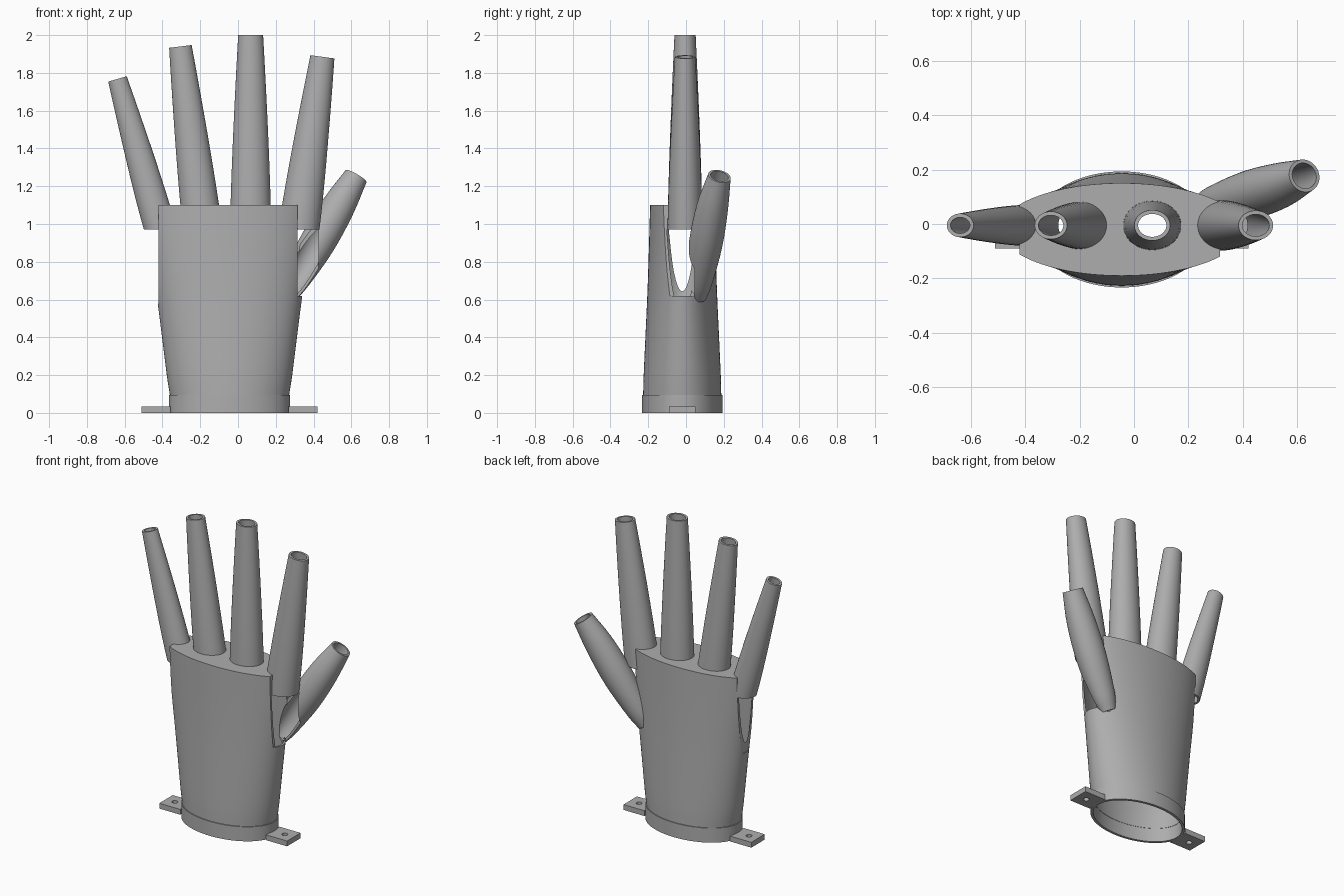
import bpy, bmesh, math
from mathutils import Vector

cube = bpy.data.objects.get("Cube")
if cube:
    bpy.data.objects.remove(cube, do_unlink=True)

grey = bpy.data.materials.new("matte_grey")
grey.use_nodes = True
grey.diffuse_color = (0.42, 0.42, 0.42, 1)
grey.node_tree.nodes["Principled BSDF"].inputs["Base Color"].default_value = (0.42, 0.42, 0.42, 1)


def new_object(name, bm):
    bmesh.ops.recalc_face_normals(bm, faces=bm.faces)
    mesh = bpy.data.meshes.new(name)
    bm.to_mesh(mesh)
    bm.free()
    mesh.materials.append(grey)
    obj = bpy.data.objects.new(name, mesh)
    bpy.context.collection.objects.link(obj)
    return obj


def add_rings(bm, rings, sides):
    """Each ring is (centre, direction, half width, half depth)."""
    out = []
    for centre, d, a, b in rings:
        u = Vector((0, 1, 0)).cross(d).normalized()
        v = d.cross(u).normalized()
        angles = [2 * math.pi * i / sides for i in range(sides)]
        out.append([bm.verts.new(centre + u * a * math.cos(t) + v * b * math.sin(t)) for t in angles])
    for low, high in zip(out, out[1:]):
        bridge(bm, low, high)
    return out


def bridge(bm, low, high):
    n = len(low)
    for i in range(n):
        j = (i + 1) % n
        bm.faces.new((low[i], low[j], high[j], high[i]))


def solid(name, rings, sides=48):
    bm = bmesh.new()
    loops = add_rings(bm, rings, sides)
    bm.faces.new(loops[0])
    bm.faces.new(loops[-1])
    return new_object(name, bm)


def shrink(rings, wall):
    return [(c, d, a - wall, b - wall) for c, d, a, b in rings]


def tube(name, rings, wall, sides=48):
    bm = bmesh.new()
    outer = add_rings(bm, rings, sides)
    inner = add_rings(bm, shrink(rings, wall), sides)
    for end in (0, -1):
        bridge(bm, outer[end], inner[end])
    return new_object(name, bm)


def extended(rings, amount=0.01):
    """Lengthen both ends so a bore cuts cleanly through."""
    first, last = rings[0], rings[-1]
    return ([(first[0] - first[1] * amount, *first[1:])] + rings[1:-1]
            + [(last[0] + last[1] * amount, *last[1:])])


def box(name, low, high):
    bm = bmesh.new()
    bmesh.ops.create_cube(bm, size=1)
    for v in bm.verts:
        v.co = [l + (c + 0.5) * (h - l) for c, l, h in zip(v.co, low, high)]
    return new_object(name, bm)


def cut(obj, cutters):
    bpy.context.view_layer.objects.active = obj
    for cutter in cutters:
        mod = obj.modifiers.new("cut", 'BOOLEAN')
        mod.operation = 'DIFFERENCE'
        mod.solver = 'EXACT'
        mod.object = cutter
        bpy.ops.object.modifier_apply(modifier=mod.name)


def spline(points, steps):
    """Catmull-Rom through tuples of equal length."""
    pts = [Vector(p) for p in points]
    pts = [2 * pts[0] - pts[1]] + pts + [2 * pts[-1] - pts[-2]]
    out = []
    for p, q, r, s in zip(pts, pts[1:], pts[2:], pts[3:]):
        for k in range(steps):
            t = k / steps
            out.append(q + (r - p) * t / 2 + (2 * p - 5 * q + 4 * r - s) * t * t / 2
                       + (3 * q - p - 3 * r + s) * t ** 3 / 2)
    return out + [pts[-2]]


UP = Vector((0, 0, 1))
parts, helpers = [], []

# Palm sleeve profile: height, half width, half depth
profile = [(0.09, 0.315, 0.207), (0.2, 0.332, 0.204), (0.4, 0.357, 0.195),
           (0.62, 0.385, 0.185), (0.85, 0.415, 0.177), (1.1, 0.445, 0.17)]
palm_rings = [(Vector((-0.045, -0.02, z)), UP, a, b) for z, a, b in spline(profile, 4)]
palm = solid("palm", palm_rings, 96)
hollow_rings = [r for r in shrink(palm_rings, 0.013) if r[0].z < 0.95]
c, d, a, b = hollow_rings[-1]
hollow_rings.append((Vector((c.x, c.y, 0.97)), d, a + 0.01, b - 0.003))
hollow_rings.insert(0, (Vector((-0.045, -0.02, -0.1)), UP, 0.302, 0.194))
hollow = solid("palm_hollow", hollow_rings, 96)
side_left = box("side_cut_left", (0.315, -0.5, 0.62), (0.7, 0.5, 1.2))
side_right = box("side_cut_right", (-0.8, -0.5, 0.58), (-0.42, 0.5, 1.2))
helpers += [hollow, side_left, side_right]
bores = []

# Fingers: base x, tip x, tip z, base radius, tip radius
fingers = {
    "index_finger": (0.322, 0.447, 1.885, 0.109, 0.064),
    "middle_finger": (0.067, 0.067, 2.0, 0.109, 0.066),
    "ring_finger": (-0.187, -0.305, 1.94, 0.105, 0.06),
    "little_finger": (-0.41, -0.638, 1.768, 0.088, 0.051),
}
for name, (x0, x1, z1, r0, r1) in fingers.items():
    base, tip = Vector((x0, -0.005, 0.97)), Vector((x1, -0.005, z1))
    axis = (tip - base).normalized()
    rings = []
    for k in range(13):
        t = k / 12
        r = r0 + (r1 - r0) * t ** 1.35
        rings.append((base.lerp(tip, t), UP.lerp(axis, min(1, t * 2)).normalized(), r, r * 0.85))
    parts.append(tube(name, rings, 0.014))
    bores.append(solid(name + "_bore", extended(shrink(rings, 0.014)), 48))

# Thumb: x, y, z, radius from base to tip
path = spline([(0.25, 0.06, 0.61, 0.05), (0.3, 0.07, 0.7, 0.075), (0.42, 0.105, 0.9, 0.094),
               (0.53, 0.14, 1.09, 0.088), (0.625, 0.177, 1.253, 0.064)], 4)
centres = [Vector(p[:3]) for p in path]
thumb_rings = []
for i, p in enumerate(path):
    d = (centres[min(i + 1, len(path) - 1)] - centres[max(i - 1, 0)]).normalized()
    thumb_rings.append((centres[i], d, p[3], p[3] * 0.95))
thumb = tube("thumb", thumb_rings, 0.013)
bores.append(solid("thumb_bore", extended(shrink(thumb_rings, 0.013)), 48))
scoop = box("thumb_scoop", (0, -0.4, 0.5), (0.425, 0.045, 0.97))
helpers += bores + [scoop]
cut(thumb, [hollow, scoop])
cut(palm, [hollow, side_left, side_right] + bores)
parts += [palm, thumb]

# Wrist collar
collar_rings = [(Vector((-0.045, -0.02, z)), UP, 0.321, 0.213) for z in (0, 0.095)]
parts.append(tube("wrist_collar", collar_rings, 0.017, 96))

# Mounting tabs with screw holes
for name, side in (("left_tab", 1), ("right_tab", -1)):
    xs = sorted((-0.045 + side * 0.312, -0.045 + side * 0.465))
    tab = box(name, (xs[0], -0.09, 0), (xs[1], 0.05, 0.035))
    hole = solid(name + "_hole", [(Vector((-0.045 + side * 0.4, -0.02, z)), UP, 0.018, 0.018)
                                  for z in (-0.1, 0.1)], 24)
    cut(tab, [hole])
    helpers.append(hole)
    parts.append(tab)

for h in helpers:
    bpy.data.objects.remove(h, do_unlink=True)

bpy.ops.object.select_all(action='DESELECT')
for p in parts:
    p.select_set(True)
bpy.context.view_layer.objects.active = palm
bpy.ops.object.shade_smooth_by_angle(angle=math.radians(30))
